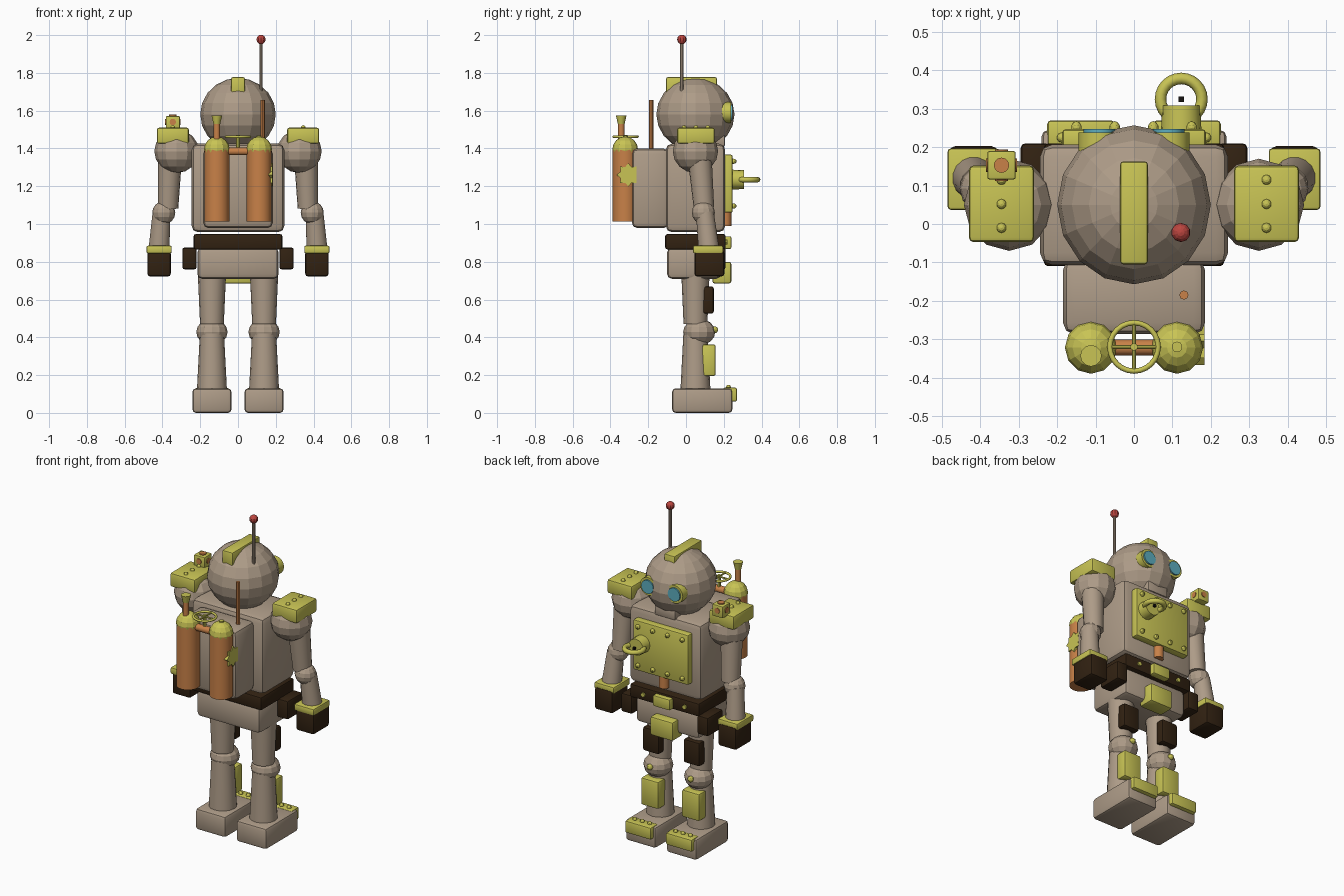
import bpy, bmesh, math
from mathutils import Vector

if "Cube" in bpy.data.objects:
    bpy.data.objects.remove(bpy.data.objects["Cube"])

def material(name, rgb):
    m = bpy.data.materials.new(name)
    m.diffuse_color = (*rgb, 1)
    m.use_nodes = True
    m.node_tree.nodes["Principled BSDF"].inputs["Base Color"].default_value = m.diffuse_color
    return m

BODY = material("warm grey", (0.42, 0.33, 0.245))
BRASS = material("brass yellow", (0.58, 0.55, 0.09))
COPPER = material("copper orange", (0.58, 0.22, 0.065))
LEATHER = material("dark leather", (0.032, 0.016, 0.006))
RED = material("red", (0.5, 0.06, 0.05))
TEAL = material("teal glass", (0.11, 0.42, 0.52))
BLACK = material("black", (0.008, 0.006, 0.005))

def finish(bm, name, mat, smooth=False):
    bmesh.ops.recalc_face_normals(bm, faces=bm.faces)
    me = bpy.data.meshes.new(name)
    bm.to_mesh(me)
    bm.free()
    me.materials.append(mat)
    ob = bpy.data.objects.new(name, me)
    bpy.context.collection.objects.link(ob)
    if smooth:
        bpy.ops.object.select_all(action='DESELECT')
        ob.select_set(True)
        bpy.context.view_layer.objects.active = ob
        bpy.ops.object.shade_smooth_by_angle(angle=math.radians(32))
    return ob

def box(name, x, y, z, mat, bevel=0.012):
    """Bevelled box from (min, max) ranges."""
    bm = bmesh.new()
    bmesh.ops.create_cube(bm, size=1)
    for v in bm.verts:
        v.co = Vector([(a + b) / 2 + c * (b - a) for (a, b), c in zip((x, y, z), v.co)])
    if bevel:
        bmesh.ops.bevel(bm, geom=bm.edges[:], offset=bevel, segments=2, profile=0.5, affect='EDGES')
    return finish(bm, name, mat, True)

def rod(name, p, q, r1, r2, mat, sides=16):
    """Cylinder or cone from p to q."""
    p, q = Vector(p), Vector(q)
    bm = bmesh.new()
    bmesh.ops.create_cone(bm, cap_ends=True, segments=sides, radius1=r1, radius2=r2, depth=(q - p).length)
    rot = (q - p).to_track_quat('Z', 'Y')
    for v in bm.verts:
        v.co = rot @ v.co + (p + q) / 2
    return finish(bm, name, mat, True)

def ball(name, c, r, mat, seg=12, rings=8):
    r = r if isinstance(r, tuple) else (r, r, r)
    bm = bmesh.new()
    bmesh.ops.create_uvsphere(bm, u_segments=seg, v_segments=rings, radius=1)
    for v in bm.verts:
        v.co = Vector([a + b * d for a, b, d in zip(c, r, v.co)])
    return finish(bm, name, mat)

def ring(name, c, major, minor, mat):
    bpy.ops.mesh.primitive_torus_add(location=c, major_radius=major, minor_radius=minor,
                                     major_segments=24, minor_segments=8)
    ob = bpy.context.object
    ob.name = name
    ob.data.materials.append(mat)
    bpy.ops.object.shade_smooth_by_angle(angle=math.radians(50))

def span(c, h):
    return (c - h, c + h)

# Head, crest, chin, neck and aerial
ball("head", (0, 0.05, 1.58), (0.2, 0.207, 0.193), BODY, 16, 10)
box("head_crest", span(0, 0.036), (-0.105, 0.163), (1.68, 1.777), BRASS, 0.008)
box("chin", span(0, 0.07), (0.1, 0.207), (1.41, 1.475), BODY, 0.01)
rod("neck", (0, 0.05, 1.4), (0, 0.05, 1.455), 0.12, 0.12, BODY)
rod("aerial", (0.122, -0.022, 1.68), (0.122, -0.022, 1.97), 0.009, 0.009, BODY, 8)
ball("aerial_tip", (0.122, -0.022, 1.977), 0.025, RED, 10, 8)
for s in (-1, 1):
    rod("eye_rim", (s * 0.09, 0.19, 1.59), (s * 0.09, 0.238, 1.59), 0.055, 0.055, BRASS)
    rod("eye_lens", (s * 0.09, 0.19, 1.59), (s * 0.09, 0.247, 1.59), 0.041, 0.041, TEAL)

# Torso, belt and pelvis
box("torso", span(0, 0.245), (-0.107, 0.207), (0.957, 1.425), BODY, 0.032)
box("belt", span(0, 0.235), (-0.11, 0.21), (0.865, 0.947), LEATHER, 0.012)
box("pelvis", span(0, 0.215), (-0.1, 0.185), (0.71, 0.875), BODY, 0.025)
box("belt_buckle", span(0, 0.058), (0.19, 0.24), (0.868, 0.935), BRASS, 0.008)
box("pelvis_plate", span(0, 0.077), (0.14, 0.24), (0.685, 0.8), BRASS, 0.012)
for s in (-1, 1):
    box("belt_pouch", span(s * 0.257, 0.038), (0.06, 0.21), (0.76, 0.875), LEATHER, 0.012)
    rod("belt_stud", (s * 0.14, 0.2, 0.905), (s * 0.14, 0.22, 0.905), 0.013, 0.013, BRASS, 10)

# Chest plate with bolts, eyelet and lower spout
box("chest_plate", span(0, 0.187), (0.19, 0.247), (1.06, 1.367), BRASS, 0.01)
for x in (-0.15, -0.05, 0.05, 0.15):
    for z in (1.095, 1.332):
        ball("chest_bolt", (x, 0.25, z), (0.014, 0.018, 0.014), BRASS, 10, 6)
rod("eyelet_boss", (0.123, 0.23, 1.235), (0.123, 0.308, 1.235), 0.053, 0.05, BRASS)
ring("eyelet_ring", (0.123, 0.325, 1.235), 0.054, 0.015, BRASS)
box("eyelet_pin", span(0.123, 0.007), span(0.325, 0.007), span(1.235, 0.007), BLACK, 0)
rod("chest_spout", (0, 0.21, 0.99), (0, 0.21, 1.08), 0.03, 0.03, COPPER, 12)

# Backpack with tanks, pipe, wheel, gear and whip rod
box("backpack", span(0, 0.185), (-0.287, -0.09), (0.978, 1.4), BODY, 0.03)
for s in (-1, 1):
    rod("tank", (s * 0.112, -0.322, 1.013), (s * 0.112, -0.322, 1.395), 0.066, 0.066, COPPER)
    ball("tank_dome", (s * 0.112, -0.322, 1.395), 0.068, BRASS, 12, 8)
rod("tank_cap", (0.112, -0.32, 1.45), (0.112, -0.32, 1.468), 0.014, 0.014, BRASS, 10)
rod("nozzle_stem", (-0.112, -0.343, 1.43), (-0.112, -0.343, 1.54), 0.017, 0.017, COPPER, 12)
rod("nozzle_cup", (-0.112, -0.343, 1.53), (-0.112, -0.343, 1.574), 0.018, 0.028, BRASS, 12)
rod("tank_pipe", (-0.1, -0.322, 1.385), (0.1, -0.322, 1.385), 0.021, 0.021, COPPER, 12)
ring("hand_wheel", (0, -0.32, 1.462), 0.063, 0.007, BRASS)
rod("wheel_stem", (0, -0.32, 1.39), (0, -0.32, 1.472), 0.01, 0.01, BRASS, 8)
rod("wheel_spoke", (-0.063, -0.32, 1.462), (0.063, -0.32, 1.462), 0.005, 0.005, BRASS, 8)
rod("wheel_spoke", (0, -0.383, 1.462), (0, -0.257, 1.462), 0.005, 0.005, BRASS, 8)
rod("whip_rod", (0.13, -0.185, 1.38), (0.13, -0.185, 1.657), 0.012, 0.012, COPPER, 8)

bm = bmesh.new()
outline = []
for i in range(16):
    r, a = (0.062 if i % 2 == 0 else 0.045), math.tau * i / 16
    outline.append(bm.verts.new((0.14, -0.305 + r * math.cos(a), 1.26 + r * math.sin(a))))
ext = bmesh.ops.extrude_face_region(bm, geom=[bm.faces.new(outline)])
bmesh.ops.translate(bm, vec=(0.043, 0, 0), verts=[v for v in ext["geom"] if isinstance(v, bmesh.types.BMVert)])
finish(bm, "pack_gear", BRASS)

for s in (-1, 1):
    # Arms
    ball("shoulder", (s * 0.325, 0.05, 1.385), (0.118, 0.12, 0.115), BODY, 12, 8)
    box("shoulder_plate", span(s * 0.345, 0.085), (-0.047, 0.152), (1.425, 1.51), BRASS, 0.012)
    for y in (-0.01, 0.052, 0.115):
        ball("shoulder_stud", (s * 0.345, y, 1.51), 0.013, BRASS, 10, 6)
    rod("upper_arm", (s * 0.36, 0.072, 1.36), (s * 0.37, 0.095, 1.085), 0.064, 0.054, BODY)
    ball("elbow", (s * 0.393, 0.092, 1.06), 0.061, BODY, 12, 8)
    rod("forearm", (s * 0.405, 0.1, 1.06), (s * 0.418, 0.12, 0.87), 0.048, 0.056, BODY)
    box("cuff", span(s * 0.418, 0.067), (0.037, 0.197), (0.845, 0.885), BRASS, 0.008)
    box("hand", span(s * 0.418, 0.062), (0.045, 0.203), (0.722, 0.86), LEATHER, 0.015)

    # Legs
    lx = s * 0.138
    rod("thigh", (lx, 0.05, 0.47), (lx, 0.05, 0.74), 0.063, 0.075, BODY)
    box("thigh_pad", span(lx, 0.055), (0.09, 0.147), (0.525, 0.67), LEATHER, 0.012)
    ball("knee", (lx, 0.07, 0.428), (0.083, 0.085, 0.07), BODY, 12, 8)
    ball("knee_bolt", (lx, 0.152, 0.44), 0.018, BRASS, 10, 6)
    rod("shin", (lx, 0.05, 0.11), (lx, 0.05, 0.42), 0.08, 0.064, BODY)
    box("shin_guard", span(lx, 0.06), (0.085, 0.157), (0.195, 0.363), BRASS, 0.012)
    box("foot", span(lx, 0.103), (-0.073, 0.245), (0, 0.13), BODY, 0.018)
    box("toe_cap", span(lx, 0.088), (0.195, 0.27), (0.06, 0.134), BRASS, 0.01)
    for d in (-0.05, 0, 0.05):
        ball("toe_bolt", (lx + d, 0.225, 0.136), 0.013, BRASS, 10, 6)

# Shoulder lamp with a lens on every open side
lx, ly, lz = -0.345, 0.153, 1.54
box("lamp_housing", span(lx, 0.037), span(ly, 0.037), (1.5, 1.572), BRASS, 0.006)
rod("lamp_lens", (lx, ly, lz), (lx, ly, 1.579), 0.02, 0.02, COPPER, 12)
rod("lamp_lens", (lx - 0.041, ly, lz), (lx + 0.041, ly, lz), 0.017, 0.017, COPPER, 12)
rod("lamp_lens", (lx, ly - 0.041, lz), (lx, ly + 0.041, lz), 0.017, 0.017, COPPER, 12)
